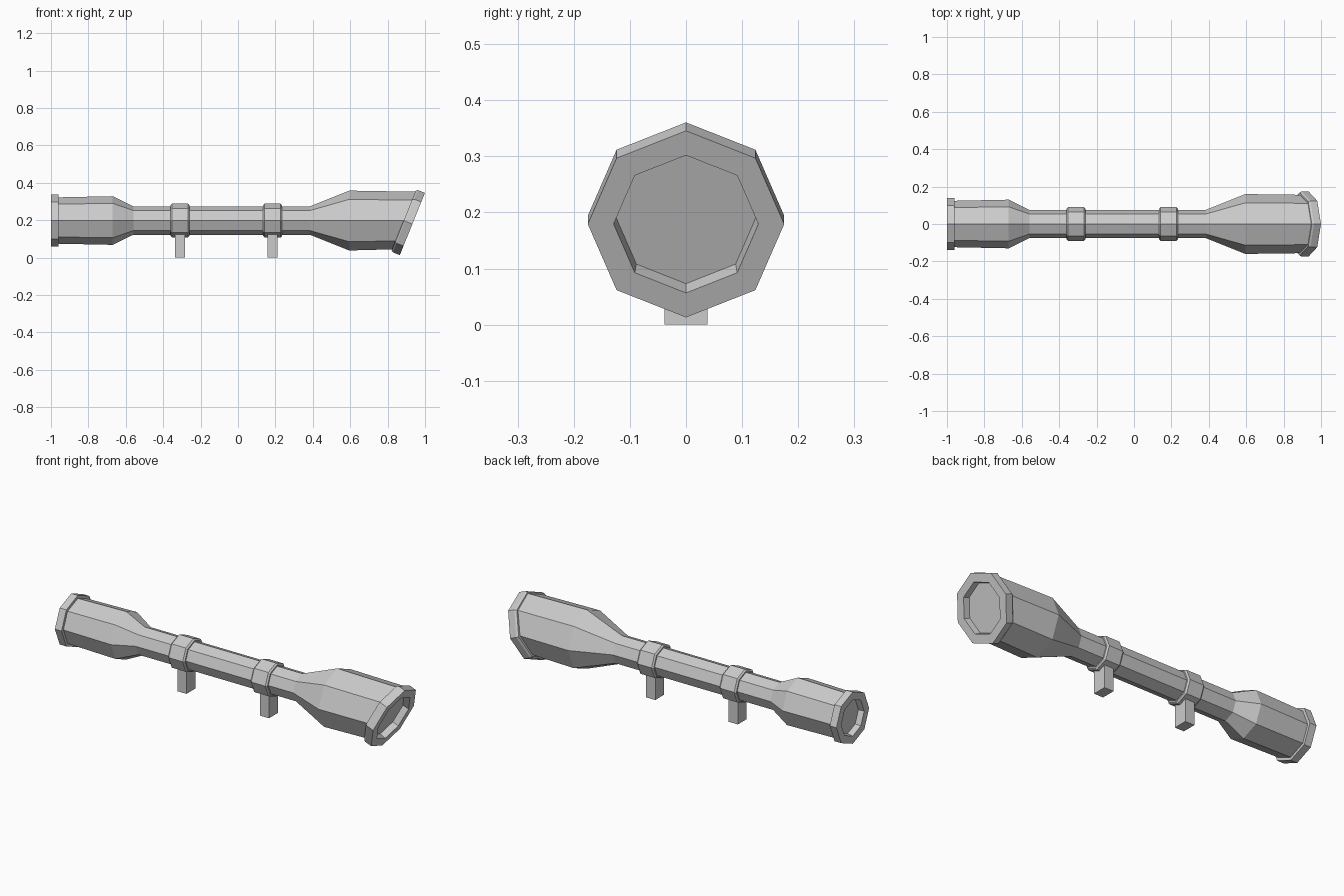
import bpy, bmesh
from math import sin, cos, pi, radians

if "Cube" in bpy.data.objects:
    bpy.data.objects.remove(bpy.data.objects["Cube"])

AXIS = 0.198   # height of the tube's centre line
SIDES = 8


def section(x, r, z=AXIS, tilt=0.0, rv=None):
    """Eight-sided ring with a corner on top, leaning back by tilt."""
    rv = rv or r
    pts = []
    for i in range(SIDES):
        a = 2 * pi * i / SIDES
        v = rv * cos(a)
        pts.append((x + v * sin(tilt), r * sin(a), z + v * cos(tilt)))
    return pts


def loft(name, sections, cap_end=False):
    bm = bmesh.new()
    rings = [[bm.verts.new(p) for p in s] for s in sections]
    for a, b in zip(rings, rings[1:]):
        for i in range(SIDES):
            j = (i + 1) % SIDES
            bm.faces.new((a[i], a[j], b[j], b[i]))
    if cap_end:
        bm.faces.new(rings[-1])
    bmesh.ops.recalc_face_normals(bm, faces=bm.faces)
    # open lofts: make the first outer wall face away from the axis
    f = max(bm.faces, key=lambda f: f.calc_center_median().z)
    if f.normal.z < 0:
        bmesh.ops.reverse_faces(bm, faces=bm.faces)
    me = bpy.data.meshes.new(name)
    bm.to_mesh(me)
    bm.free()
    ob = bpy.data.objects.new(name, me)
    bpy.context.collection.objects.link(ob)
    return ob


TILT = radians(22)

# main tube: eyepiece, thin middle, bell with slanted end
loft("scope_tube", [
    section(-0.962, 0.124),
    section(-0.67, 0.13),
    section(-0.56, 0.076),
    section(0.385, 0.076),
    section(0.595, 0.16),
    section(0.888, 0.156, tilt=TILT, rv=0.166),
])

# eyepiece rim with recessed lens
loft("eyepiece_rim", [
    section(-0.96, 0.122),
    section(-0.96, 0.140),
    section(-1.0, 0.140),
    section(-1.0, 0.098),
    section(-0.968, 0.094),
], cap_end=True)


# slanted front rim with recessed lens; d = distance along the tilted normal
def slanted(d, r):
    return section(0.886 + d * cos(TILT), r, AXIS - d * sin(TILT),
                   TILT, r * 1.025)


loft("front_rim", [
    slanted(0.0, 0.154),
    slanted(0.0, 0.168),
    slanted(0.010, 0.175),
    slanted(0.050, 0.175),
    slanted(0.050, 0.129),
    slanted(0.016, 0.125),
], cap_end=True)

# two mounting rings, each on a square post
for label, cx in (("rear", -0.31), ("front", 0.185)):
    loft(label + "_mount_ring", [
        section(cx + dx, r) for dx, r in
        ((-0.05, 0.07), (-0.05, 0.083), (-0.042, 0.091),
         (0.042, 0.091), (0.05, 0.083), (0.05, 0.07))])
    bpy.ops.mesh.primitive_cube_add(size=1, location=(cx, 0, 0.065))
    post = bpy.context.object
    post.name = label + "_mount_post"
    post.scale = (0.055, 0.076, 0.13)
